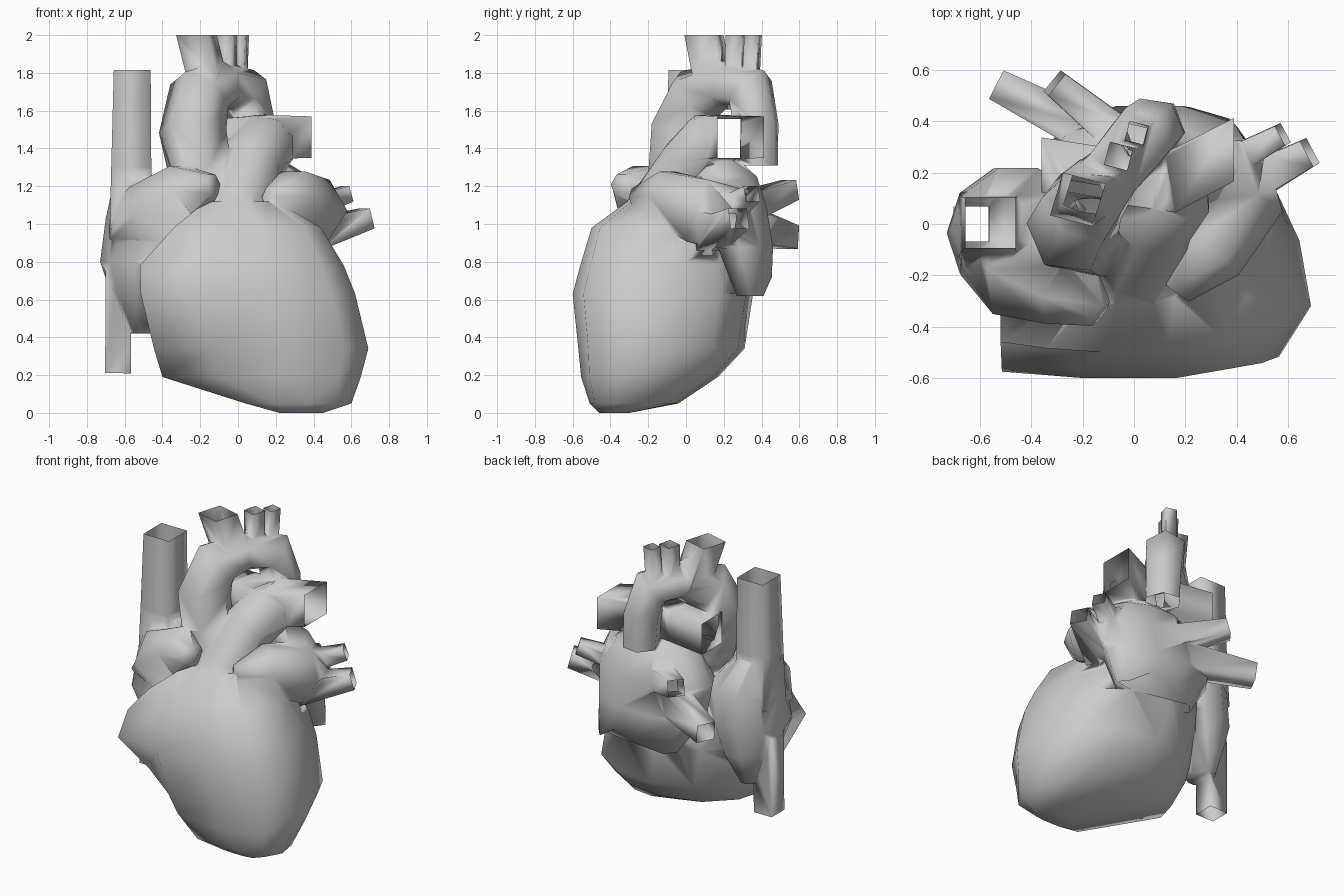
import bpy, bmesh, math
from mathutils import Vector

if "Cube" in bpy.data.objects:
    bpy.data.objects.remove(bpy.data.objects["Cube"])

parts = []      # closed solids, merged at the end
openings = []   # (centre, normal, radius) of cut vessel ends


def skin(name, rings):
    """Bridge equal-sized rings of points into one closed solid."""
    bm = bmesh.new()
    loops = [[bm.verts.new(p) for p in r] for r in rings]
    n = len(loops[0])
    for a, b in zip(loops, loops[1:]):
        for i in range(n):
            j = (i + 1) % n
            bm.faces.new((a[i], a[j], b[j], b[i]))
    bm.faces.new(loops[0][::-1])
    bm.faces.new(loops[-1])
    bmesh.ops.recalc_face_normals(bm, faces=bm.faces)
    me = bpy.data.meshes.new(name)
    bm.to_mesh(me)
    bm.free()
    ob = bpy.data.objects.new(name, me)
    bpy.context.collection.objects.link(ob)
    parts.append(ob)
    return ob


def tube(name, path, sides=4, ref=(0, 0, 1), cut=(), axis=None):
    """Sweep a polygon along (x, y, z, radius) points; cut lists the open ends."""
    pts = [Vector(p[:3]) for p in path]
    rings = []
    for i, c in enumerate(pts):
        t = (pts[min(i + 1, len(pts) - 1)] - pts[max(i - 1, 0)]).normalized()
        u = Vector(ref)
        u = (u - t * u.dot(t)).normalized()
        v = t.cross(u)
        ring = [c + path[i][3] * (math.cos(a) * u + math.sin(a) * v)
                for a in (2 * math.pi * (k + 0.5) / sides for k in range(sides))]
        if (i == 0 and 0 in cut) or (i == len(pts) - 1 and -1 in cut):
            nrm = Vector(axis) if axis else t
            ring = [p + t * ((c - p).dot(nrm) / t.dot(nrm)) for p in ring]
            openings.append((c, nrm, path[i][3] * 1.4))
        rings.append(ring)
    return skin(name, rings)


def stack(name, levels, outline):
    """Fit a unit outline into (z, xmin, xmax, ymin, ymax) levels."""
    return skin(name, [[((x0 + x1) / 2 + u * (x1 - x0) / 2,
                         (y0 + y1) / 2 + v * (y1 - y0) / 2, z) for u, v in outline]
                       for z, x0, x1, y0, y1 in levels])


OVAL = [(math.cos(math.pi * k / 5), math.sin(math.pi * k / 5)) for k in range(10)]
EGG = [(-1, -0.96), (-0.45, -1), (0.2, -1), (0.78, -0.88), (1, -0.43), (0.92, 0.15),
       (0.75, 0.62), (0.4, 0.92), (-0.1, 1), (-0.6, 0.8), (-0.92, 0.35), (-1, -0.1)]

# Ventricles: egg with the apex to the left, front-right corner fading downwards
heart = stack("heart", [
    (0.0, 0.22, 0.45, -0.46, -0.30), (0.05, 0.04, 0.60, -0.51, -0.04),
    (0.19, -0.40, 0.65, -0.555, 0.17), (0.34, -0.445, 0.69, -0.57, 0.31),
    (0.63, -0.515, 0.62, -0.60, 0.355), (0.78, -0.52, 0.56, -0.56, 0.34),
    (0.98, -0.34, 0.44, -0.50, 0.25), (1.12, -0.17, 0.20, -0.31, 0.10)], EGG)
for v in heart.data.vertices:
    limit = -0.41 - 1.08 * v.co.z if v.co.z < 0.7 else -0.98
    v.co.y = max(v.co.y, limit - v.co.x)

# Right atrium with its ear, and the two great veins
stack("right_atrium", [
    (0.42, -0.60, -0.46, -0.08, 0.13), (0.62, -0.67, -0.30, -0.22, 0.20),
    (0.80, -0.73, -0.20, -0.30, 0.23), (1.03, -0.70, -0.20, -0.27, 0.23),
    (1.26, -0.65, -0.42, -0.11, 0.12)], OVAL)
tube("right_auricle", [(-0.50, -0.05, 0.92, 0.23), (-0.40, -0.17, 1.04, 0.235),
                       (-0.26, -0.25, 1.18, 0.165), (-0.13, -0.35, 1.21, 0.06)], 6)
tube("upper_vena_cava", [(-0.56, 0.005, 1.815, 0.138), (-0.565, 0.0, 1.3, 0.15),
                         (-0.56, 0.0, 0.95, 0.17)], 4, (1, 0, 0), (0,), (0, 0, 1))
tube("lower_vena_cava", [(-0.635, 0.0, 0.21, 0.097), (-0.632, 0.0, 0.75, 0.097)],
     4, (1, 0, 0), (0,))

# Left atrium at the back: lower rim dips at both sides; with its ear
left = stack("left_atrium", [
    (0.62, -0.17, 0.43, 0.22, 0.46), (0.88, -0.35, 0.47, 0.09, 0.47),
    (1.08, -0.35, 0.50, -0.02, 0.44), (1.25, -0.22, 0.38, 0.02, 0.385),
    (1.35, -0.02, 0.22, 0.07, 0.27)], OVAL)
for v in left.data.vertices[:10]:
    v.co.z += 0.2 * max(0, 0.8 - abs(v.co.x - 0.13) / 0.30)
tube("left_auricle", [(0.32, 0.26, 1.02, 0.19), (0.38, 0.07, 1.07, 0.20),
                      (0.28, -0.12, 1.15, 0.15), (0.17, -0.27, 1.14, 0.055)], 6)

# Pulmonary veins: two to each side
for name, a, b, r in [
        ("left_vein_upper", (0.30, 0.20, 1.06), (0.58, 0.35, 1.16), 0.06),
        ("left_vein_lower", (0.38, 0.12, 0.94), (0.685, 0.28, 1.03), 0.078),
        ("right_vein_upper", (0.02, 0.28, 1.08), (-0.31, 0.55, 1.18), 0.075),
        ("right_vein_lower", (-0.02, 0.28, 1.00), (-0.53, 0.54, 0.93), 0.088)]:
    tube(name, [(*a, r * 1.5), (*b, r)], cut=(-1,))

# Pulmonary trunk and its crossing branches
tube("pulmonary_trunk", [(0.0, -0.20, 0.90, 0.24), (0.0, -0.12, 1.09, 0.19),
                         (0.07, 0.02, 1.32, 0.17), (0.14, 0.13, 1.43, 0.175),
                         (0.16, 0.23, 1.46, 0.13)], 8, (1, 0, 0))
tube("pulmonary_branches", [(-0.36, 0.23, 1.45, 0.15), (-0.1, 0.19, 1.45, 0.15),
                            (0.14, 0.16, 1.46, 0.165), (0.39, 0.29, 1.46, 0.155)],
     4, cut=(0, -1), axis=(1, 0, 0))

# Aortic arch and the three vessels rising from it
tube("aorta", [(-0.12, -0.08, 1.05, 0.15), (-0.20, -0.04, 1.28, 0.17),
               (-0.24, -0.02, 1.49, 0.18), (-0.205, 0.06, 1.68, 0.17),
               (-0.085, 0.20, 1.735, 0.13), (0.03, 0.34, 1.71, 0.138),
               (0.07, 0.37, 1.53, 0.128), (0.08, 0.375, 1.31, 0.12)],
     6, (0.78, -0.62, 0), (-1,), (0, 0, 1))
for name, a, b, r in [
        ("arch_vessel_large", (-0.15, 0.15, 1.72), (-0.22, 0.095, 2.0), 0.118),
        ("arch_vessel_middle", (-0.06, 0.26, 1.72), (-0.06, 0.265, 2.0), 0.065),
        ("arch_vessel_small", (0.0, 0.34, 1.70), (0.012, 0.355, 2.0), 0.054)]:
    tube(name, [(*a, r), (*b, r)], 4, (0.97, -0.25, 0), (-1,), (0, 0, 1))

# Merge everything into one skin
group = bpy.data.collections.new("merge_parts")
bpy.context.scene.collection.children.link(group)
for ob in parts[1:]:
    group.objects.link(ob)
mod = heart.modifiers.new("merge", 'BOOLEAN')
mod.operation, mod.solver, mod.operand_type = 'UNION', 'EXACT', 'COLLECTION'
mod.collection = group
bpy.context.view_layer.update()
merged = bpy.data.meshes.new_from_object(
    heart.evaluated_get(bpy.context.evaluated_depsgraph_get()))
heart.modifiers.clear()
heart.data = merged
for ob in parts[1:]:
    bpy.data.objects.remove(ob)
bpy.data.collections.remove(group)

# Open the cut vessel ends and shade smooth
bm = bmesh.new()
bm.from_mesh(merged)
ends = [f for f in bm.faces if any(
    all(abs((v.co - c).dot(n)) < 0.002 and (v.co - c).length < r for v in f.verts)
    for c, n, r in openings)]
bmesh.ops.delete(bm, geom=ends, context='FACES')
bm.to_mesh(merged)
bm.free()
merged.shade_smooth()
merged.set_sharp_from_angle(angle=math.radians(100))
